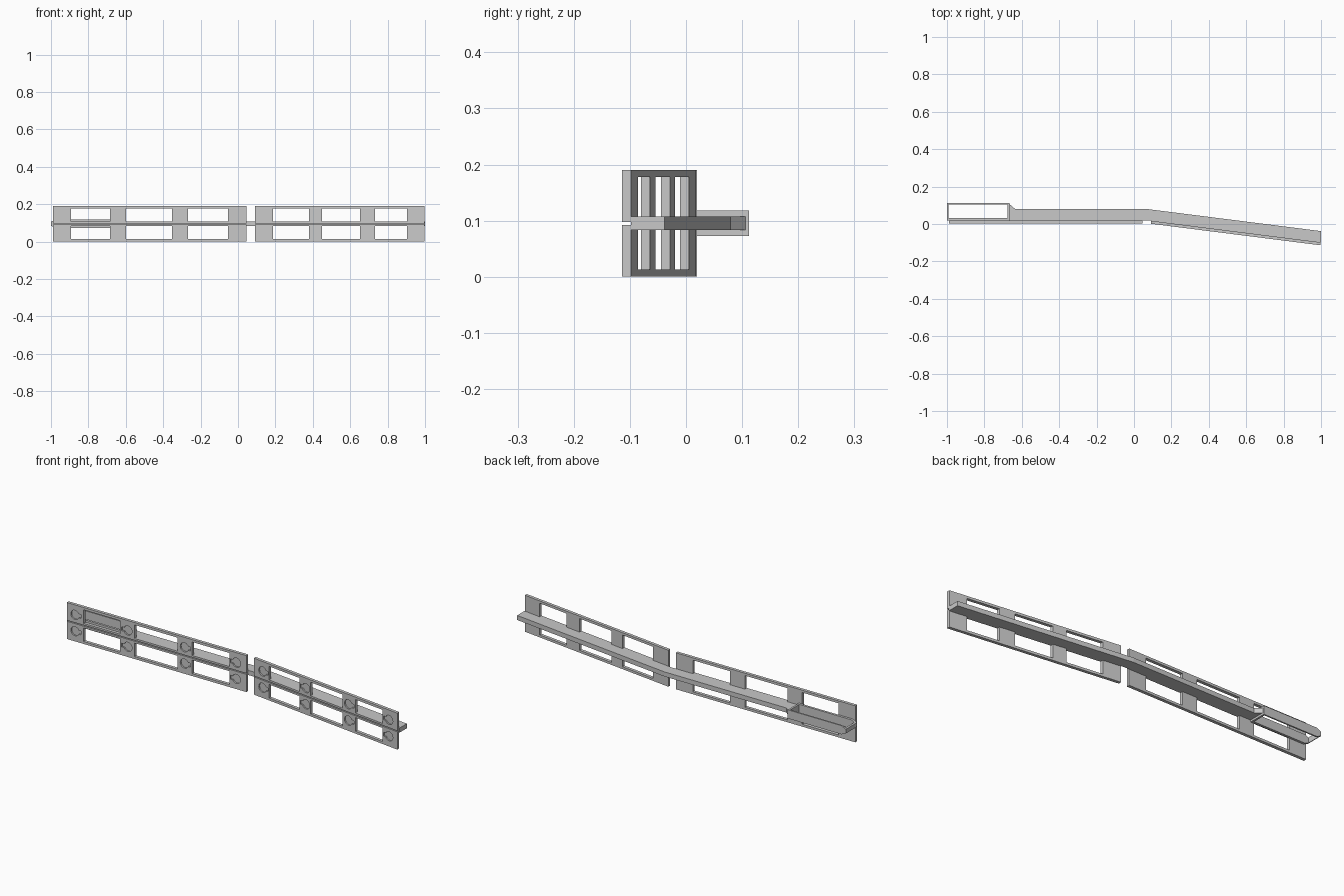
import bpy, bmesh, math
from mathutils import Vector

cube = bpy.data.objects.get("Cube")
if cube:
    bpy.data.objects.remove(cube)

grey = bpy.data.materials.new("plain grey")
grey.use_nodes = True
COLOUR = (0.58, 0.58, 0.58, 1)
grey.diffuse_color = COLOUR
grey.node_tree.nodes["Principled BSDF"].inputs["Base Color"].default_value = COLOUR

HEIGHT = 0.19
MID = HEIGHT / 2
FRONT, BACK = 0.004, 0.02      # panel faces
BEND_X, SLOPE = 0.07, -0.127   # where the rail turns, and how steeply


def prism(bm, points, offset):
    """Extrude a flat outline along an offset."""
    bottom = [bm.verts.new(p) for p in points]
    top = [bm.verts.new(Vector(p) + Vector(offset)) for p in points]
    n = len(points)
    bm.faces.new(bottom)
    bm.faces.new(top[::-1])
    for i in range(n):
        j = (i + 1) % n
        bm.faces.new((bottom[j], bottom[i], top[i], top[j]))


def box(bm, x0, x1, y0, y1, z0, z1):
    prism(bm, [(x0, y0, z0), (x1, y0, z0), (x1, y0, z1), (x0, y0, z1)], (0, y1 - y0, 0))


def finish(bm, name):
    bmesh.ops.recalc_face_normals(bm, faces=bm.faces)
    mesh = bpy.data.meshes.new(name)
    bm.to_mesh(mesh)
    bm.free()
    mesh.materials.append(grey)
    obj = bpy.data.objects.new(name, mesh)
    bpy.context.collection.objects.link(obj)
    return obj


def cut(obj, bm):
    """Subtract the cutter mesh, bake the result and drop the cutter."""
    cutter = finish(bm, "cutter")
    cutter.hide_render = True
    mod = obj.modifiers.new("cut", 'BOOLEAN')
    mod.operation, mod.solver, mod.object = 'DIFFERENCE', 'EXACT', cutter
    bpy.context.view_layer.objects.active = obj
    bpy.ops.object.modifier_apply(modifier=mod.name)
    bpy.data.objects.remove(cutter)


def keyhole(bm, x, z, side):
    """Round pocket with a narrow arm pointing to one side (+1 or -1)."""
    r, arm, half = 0.024, 0.036, 0.010
    start = math.asin(half / r)
    pts = [(x + side * arm, z - half), (x + side * arm, z + half)]
    for i in range(17):
        a = start + (2 * math.pi - 2 * start) * i / 16
        pts.append((x + side * r * math.cos(a), z + r * math.sin(a)))
    prism(bm, [(px, FRONT - 0.01, pz) for px, pz in pts], (0, 0.018, 0))


def bend(obj):
    for v in obj.data.vertices:
        v.co.y += SLOPE * max(0, v.co.x - BEND_X)


def panel(name, x0, x1, windows, keyholes):
    """Upper and lower plate, with windows through and keyholes in the front."""
    for part, z0, z1, w0, w1, kz in (
            ("lower", 0, MID - 0.0025, 0.0125, 0.083, 0.053),
            ("upper", MID + 0.0025, HEIGHT, 0.107, 0.1775, 0.138)):
        bm = bmesh.new()
        box(bm, x0, x1, FRONT, BACK, z0, z1)
        obj = finish(bm, name + "_" + part)
        for a, b in windows:
            cutter = bmesh.new()
            box(cutter, a, b, FRONT - 0.05, BACK + 0.05, w0, w1)
            cut(obj, cutter)
        for i, x in enumerate(keyholes):
            cutter = bmesh.new()
            keyhole(cutter, x, kz, 1 if i % 2 == 0 else -1)
            cut(obj, cutter)
        bend(obj)


# Slotted face panels
panel("straight_panel", -0.99, 0.045,
      [(-0.893, -0.684), (-0.6, -0.353), (-0.267, -0.053)],
      [-0.943, -0.638, -0.312, -0.012])
panel("angled_panel", 0.09, 0.998,
      [(0.187, 0.38), (0.45, 0.652), (0.733, 0.904)],
      [0.145, 0.42, 0.688, 0.946])

# Rail behind the panels, flared towards the end frame
bm = bmesh.new()
outline = [(-0.67, BACK), (BEND_X, BACK), (1, BACK), (1, 0.08),
           (BEND_X, 0.08), (-0.635, 0.08), (-0.67, 0.11)]
prism(bm, [(x, y, 0.083) for x, y in outline], (0, 0, 0.024))
bend(finish(bm, "rail"))

# Open end frame with a tapered tip
bm = bmesh.new()
profile = [(-1, 0.084), (-0.975, 0.073), (-0.665, 0.073),
           (-0.665, 0.118), (-0.975, 0.118), (-1, 0.106)]
prism(bm, [(x, BACK, z) for x, z in profile], (0, 0.0925, 0))
frame = finish(bm, "end_frame")
cutter = bmesh.new()
box(cutter, -0.993, -0.675, 0.032, 0.105, 0, HEIGHT)
cut(frame, cutter)
